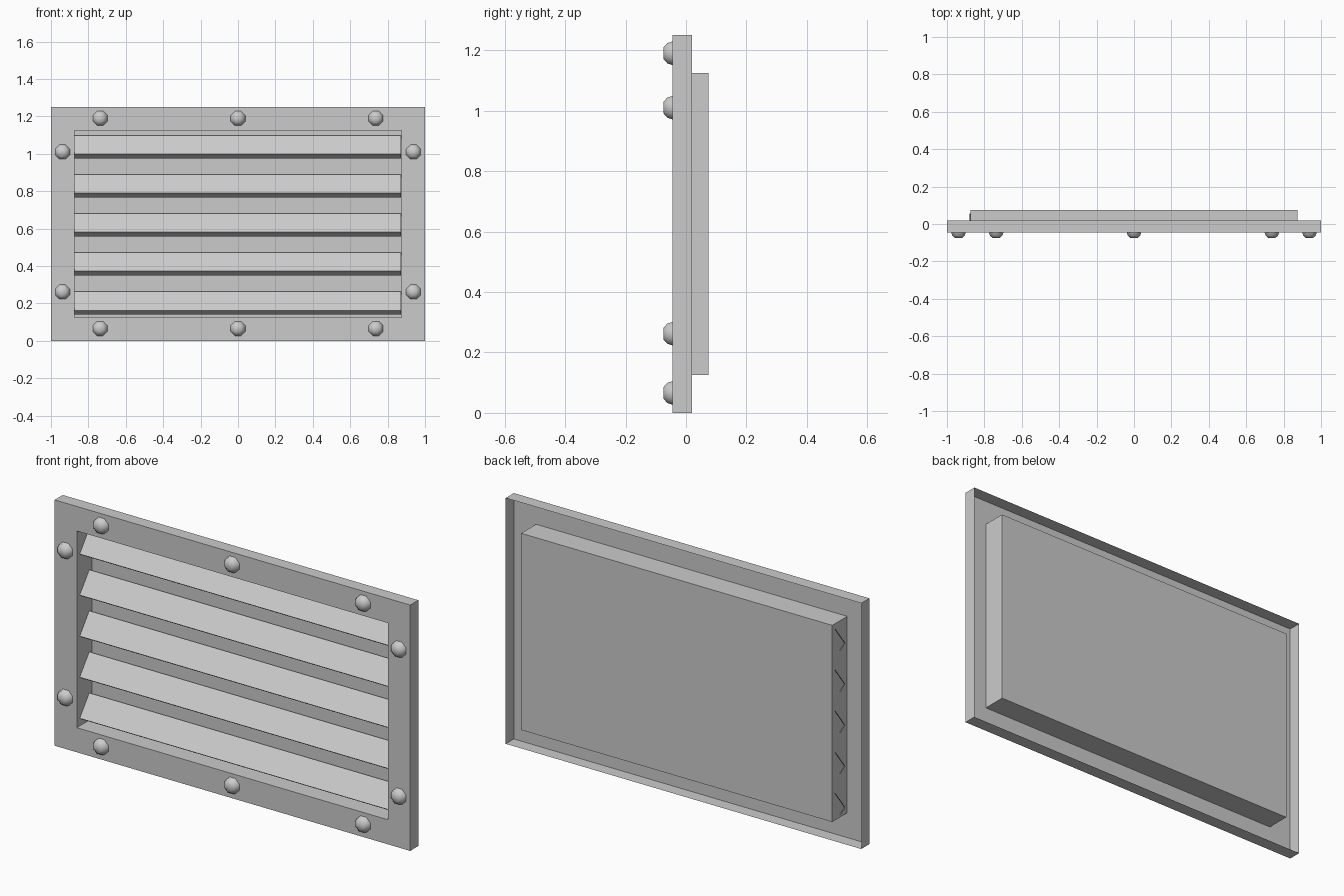
import bpy, bmesh
from math import cos, sin, pi

if "Cube" in bpy.data.objects:
    bpy.data.objects.remove(bpy.data.objects["Cube"])


def make_object(name, bm):
    mesh = bpy.data.meshes.new(name)
    bm.to_mesh(mesh)
    bm.free()
    obj = bpy.data.objects.new(name, mesh)
    bpy.context.collection.objects.link(obj)
    return obj


def skin_rings(bm, rings, cap=True):
    """Join successive closed rings of points with quads; cap the last one."""
    loops = [[bm.verts.new(p) for p in ring] for ring in rings]
    n = len(loops[0])
    for a, b in zip(loops, loops[1:]):
        for i in range(n):
            j = (i + 1) % n
            bm.faces.new((a[i], a[j], b[j], b[i]))
    if cap:
        bm.faces.new(loops[-1])


def rect(hx, z0, z1, y):
    return [(-hx, y, z0), (hx, y, z0), (hx, y, z1), (-hx, y, z1)]


# Sheet-metal frame: open-backed flange, front face and recessed pan
FRONT = -0.045
bm = bmesh.new()
skin_rings(bm, [
    rect(1.0, 0.0, 1.25, 0.02),
    rect(1.0, 0.0, 1.25, FRONT),
    rect(0.875, 0.125, 1.125, FRONT),
    rect(0.875, 0.125, 1.125, 0.075),
])
make_object("vent_frame", bm)

# Louvre slats: thin sheets sloping forward with a folded lower lip
profile = [(0.015, -0.123), (-0.022, -0.1), (0.055, 0.0)]
for k in range(5):
    top = 1.099 - k * 0.2088
    bm = bmesh.new()
    rows = [[bm.verts.new((x, y, top + dz)) for x in (-0.879, 0.871)]
            for y, dz in profile]
    for a, b in zip(rows, rows[1:]):
        bm.faces.new((a[0], a[1], b[1], b[0]))
    make_object(f"slat_{k + 1}", bm)

# Domed rivets around the frame
spots = [(x, z) for z in (0.066, 1.19) for x in (-0.737, 0.0, 0.737)]
spots += [(x, z) for z in (0.262, 1.01) for x in (-0.938, 0.938)]
dome = [(0.042, FRONT), (0.036, -0.062), (0.02, -0.075)]
for k, (cx, cz) in enumerate(spots):
    bm = bmesh.new()
    skin_rings(bm, [[(cx + r * cos((i + 0.5) * pi / 4), y,
                      cz + r * sin((i + 0.5) * pi / 4)) for i in range(8)]
                    for r, y in dome])
    rivet = make_object(f"rivet_{k + 1}", bm)
    for p in rivet.data.polygons:
        p.use_smooth = True
